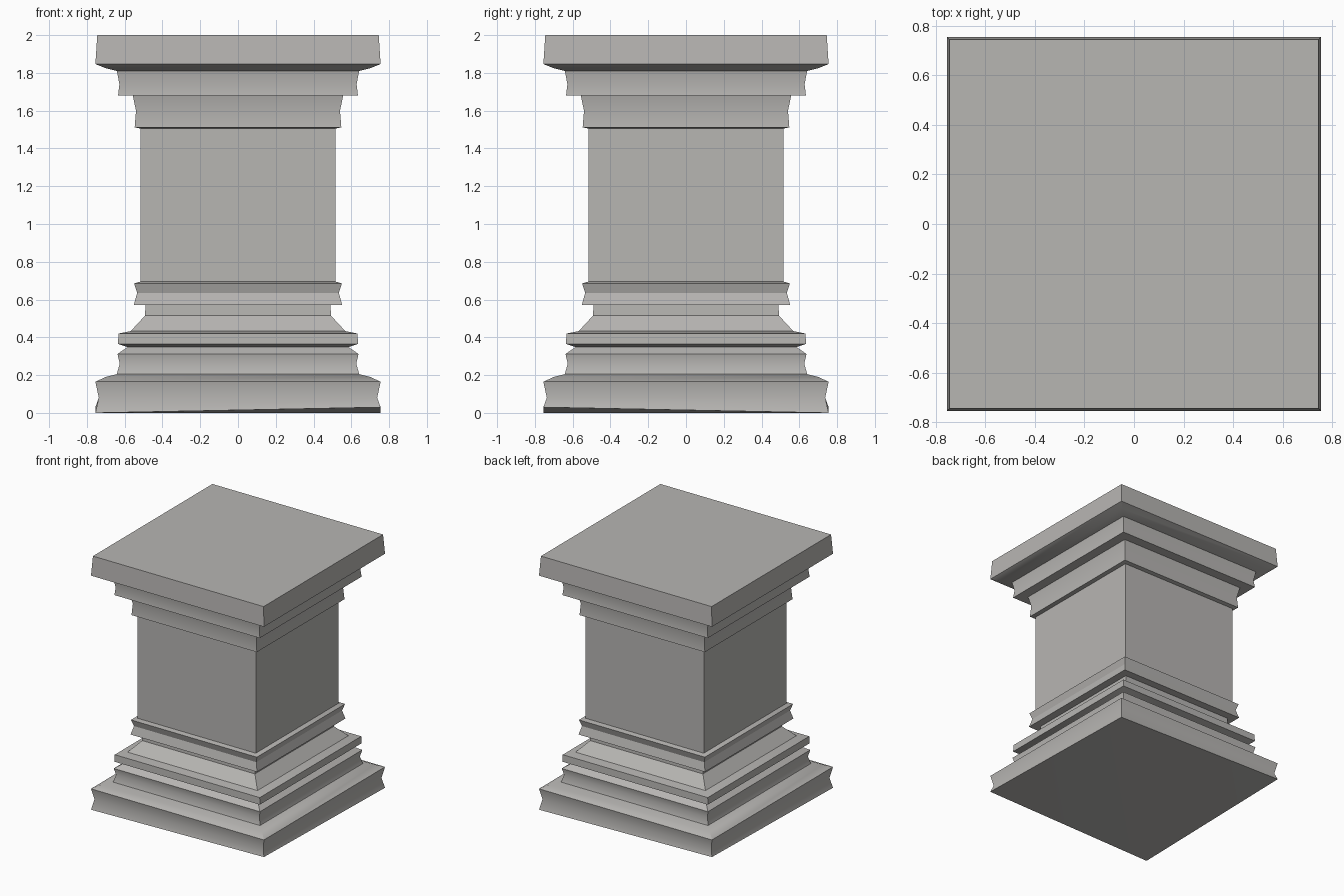
import bpy
import bmesh
import math

if "Cube" in bpy.data.objects:
    bpy.data.objects.remove(bpy.data.objects["Cube"])

# Warm dark grey stone
stone = bpy.data.materials.new("stone")
stone.diffuse_color = (0.475, 0.465, 0.45, 1)
stone.use_nodes = True
stone.node_tree.nodes["Principled BSDF"].inputs["Base Color"].default_value = stone.diffuse_color


def square_lathe(name, profile, corner_lift=0.0):
    """Sweep a (half width, height) profile around a square and cap both ends."""
    bm = bmesh.new()
    rings = [[bm.verts.new((sx * w, sy * w, z))
              for sx, sy in ((-1, -1), (1, -1), (1, 1), (-1, 1))]
             for w, z in profile]
    for low, high in zip(rings, rings[1:]):
        for i in range(4):
            j = (i + 1) % 4
            bm.faces.new((low[i], low[j], high[j], high[i]))
    # Underside folded along one diagonal, with the other two corners raised
    a, b, c, d = rings[0]
    b.co.z += corner_lift
    d.co.z += corner_lift
    bm.faces.new((c, b, a))
    bm.faces.new((d, c, a))
    bm.faces.new(rings[-1])
    mesh = bpy.data.meshes.new(name)
    bm.to_mesh(mesh)
    bm.free()
    mesh.materials.append(stone)
    obj = bpy.data.objects.new(name, mesh)
    bpy.context.collection.objects.link(obj)
    # Soft grooves, crisp arrises
    bpy.ops.object.select_all(action='DESELECT')
    obj.select_set(True)
    bpy.context.view_layer.objects.active = obj
    bpy.ops.object.shade_smooth_by_angle(angle=math.radians(30))
    return obj


# Stepped plinth and base mouldings
base = [(0.755, 0), (0.737, 0.08), (0.755, 0.165), (0.70, 0.19), (0.642, 0.205),
        (0.626, 0.26), (0.638, 0.312), (0.585, 0.348), (0.635, 0.365),
        (0.633, 0.42), (0.568, 0.433), (0.492, 0.515), (0.49, 0.57),
        (0.552, 0.57), (0.534, 0.635), (0.55, 0.685)]
# Plain square shaft
shaft = [(0.517, 0.695), (0.517, 1.505)]
# Capital mouldings and abacus slab
capital = [(0.547, 1.512), (0.54, 1.60), (0.557, 1.68), (0.635, 1.68),
           (0.628, 1.74), (0.641, 1.81), (0.70, 1.825), (0.755, 1.847),
           (0.745, 2.0)]

# One continuous closed shell
square_lathe("pedestal", base + shaft + capital, corner_lift=0.03)
